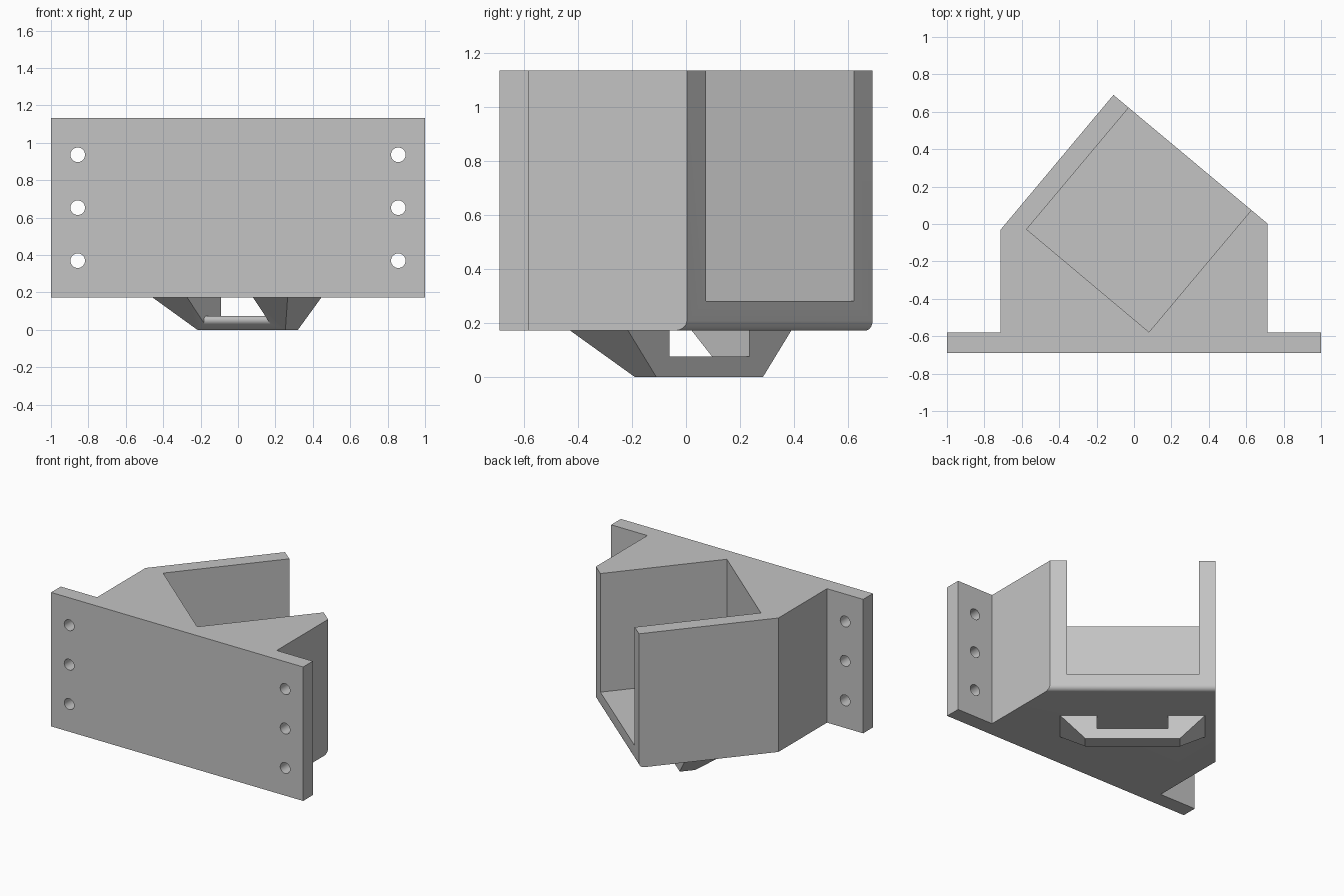
import bpy, bmesh, math
from mathutils import Matrix, Vector

cube = bpy.data.objects.get("Cube")
if cube:
    bpy.data.objects.remove(cube)

BASE, FLOOR, TOP = 0.172, 0.282, 1.133
TURN = Matrix.Rotation(math.radians(-40), 4, 'Z')   # holder axis is turned to one side

grey = bpy.data.materials.new("light grey")
grey.use_nodes = True
colour = (0.55, 0.55, 0.55, 1)
grey.diffuse_color = colour
grey.node_tree.nodes["Principled BSDF"].inputs["Base Color"].default_value = colour


def loft(name, ring_a, ring_b, matrix=Matrix(), round_edge=None):
    """Closed solid between two matching rings of 3D points."""
    bm = bmesh.new()
    a = [bm.verts.new(p) for p in ring_a]
    b = [bm.verts.new(p) for p in ring_b]
    bm.faces.new(a)
    bm.faces.new(b)
    for i in range(len(a)):
        j = (i + 1) % len(a)
        bm.faces.new((a[i], a[j], b[j], b[i]))
    bmesh.ops.recalc_face_normals(bm, faces=bm.faces)
    if round_edge:
        i, j, radius = round_edge
        edge = bm.edges.get((a[i], a[j]))
        bmesh.ops.bevel(bm, geom=[edge], offset=radius, segments=8,
                        profile=0.5, affect='EDGES')
    bm.transform(matrix)
    mesh = bpy.data.meshes.new(name)
    bm.to_mesh(mesh)
    bm.free()
    obj = bpy.data.objects.new(name, mesh)
    obj.data.materials.append(grey)
    bpy.context.collection.objects.link(obj)
    return obj


def prism(name, outline, z0, z1, matrix=Matrix(), round_edge=None):
    return loft(name, [(x, y, z0) for x, y in outline],
                [(x, y, z1) for x, y in outline], matrix, round_edge)


def select(obj):
    bpy.ops.object.select_all(action='DESELECT')
    obj.select_set(True)
    bpy.context.view_layer.objects.active = obj


def cut(obj, cutter):
    cutter.hide_render = True
    mod = obj.modifiers.new("cut", 'BOOLEAN')
    mod.operation, mod.solver, mod.object = 'DIFFERENCE', 'EXACT', cutter
    select(obj)
    bpy.ops.object.modifier_apply(modifier=mod.name)
    bpy.data.objects.remove(cutter)


def rect(x0, x1, y0, y1):
    return [(x0, y0), (x1, y0), (x1, y1), (x0, y1)]


# Bracket body with mounting plate, rounded under the open side
outline = [(-1, -0.69), (1, -0.69), (1, -0.58), (0.713, -0.58), (0.713, 0.003),
           (-0.11, 0.69), (-0.713, -0.03), (-0.713, -0.58), (-1, -0.58)]
bracket = prism("bracket_body", outline, BASE, TOP, round_edge=(4, 5, 0.035))

# Square pocket, open at the top and the slanted side
pocket_place = Matrix.Translation((-0.247, -0.303, 0)) @ TURN
cut(bracket, prism("pocket_cutter", rect(-0.427, 0.427, 0, 1.2), FLOOR, 1.5, pocket_place))

# Screw holes in both flanges
circle = [(0.039 * math.cos(k * math.tau / 32), 0.039 * math.sin(k * math.tau / 32))
          for k in range(32)]
for side in (-1, 1):
    for height in (0.37, 0.653, 0.936):
        place = Matrix.Translation((side * 0.857, 0, height))
        ring = [[(x, y, z) for x, z in circle] for y in (-0.8, -0.5)]
        cut(bracket, loft("screw_cutter", *ring, place))

# Tapered loop under the body
loop_place = Matrix.Translation((0.085, 0.0875, 0)) @ TURN
low = [(x, y, 0) for x, y in rect(-0.307, 0.307, -0.104, 0)]
high = [(x, y, BASE) for x, y in rect(-0.47, 0.47, -0.28, 0)]
loop = loft("strap_loop", low, high, loop_place)

# Slot through the loop, leaving a bar with a rounded inner edge
arc = []
for k in range(13):
    angle = math.radians(90 + 136 * k / 12)
    arc.append((-0.117 + 0.026 * math.cos(angle), 0.049 + 0.026 * math.sin(angle)))
profile = [(0.1, 0.075)] + arc + [(-0.4, 0.03), (-0.4, 0.3), (0.1, 0.3)]
slot = [[(x, y, z) for y, z in profile] for x in (-0.23, 0.23)]
cut(loop, loft("slot_cutter", *slot, loop_place))

for part in (bracket, loop):
    select(part)
    bpy.ops.object.shade_smooth_by_angle(angle=math.radians(25))
